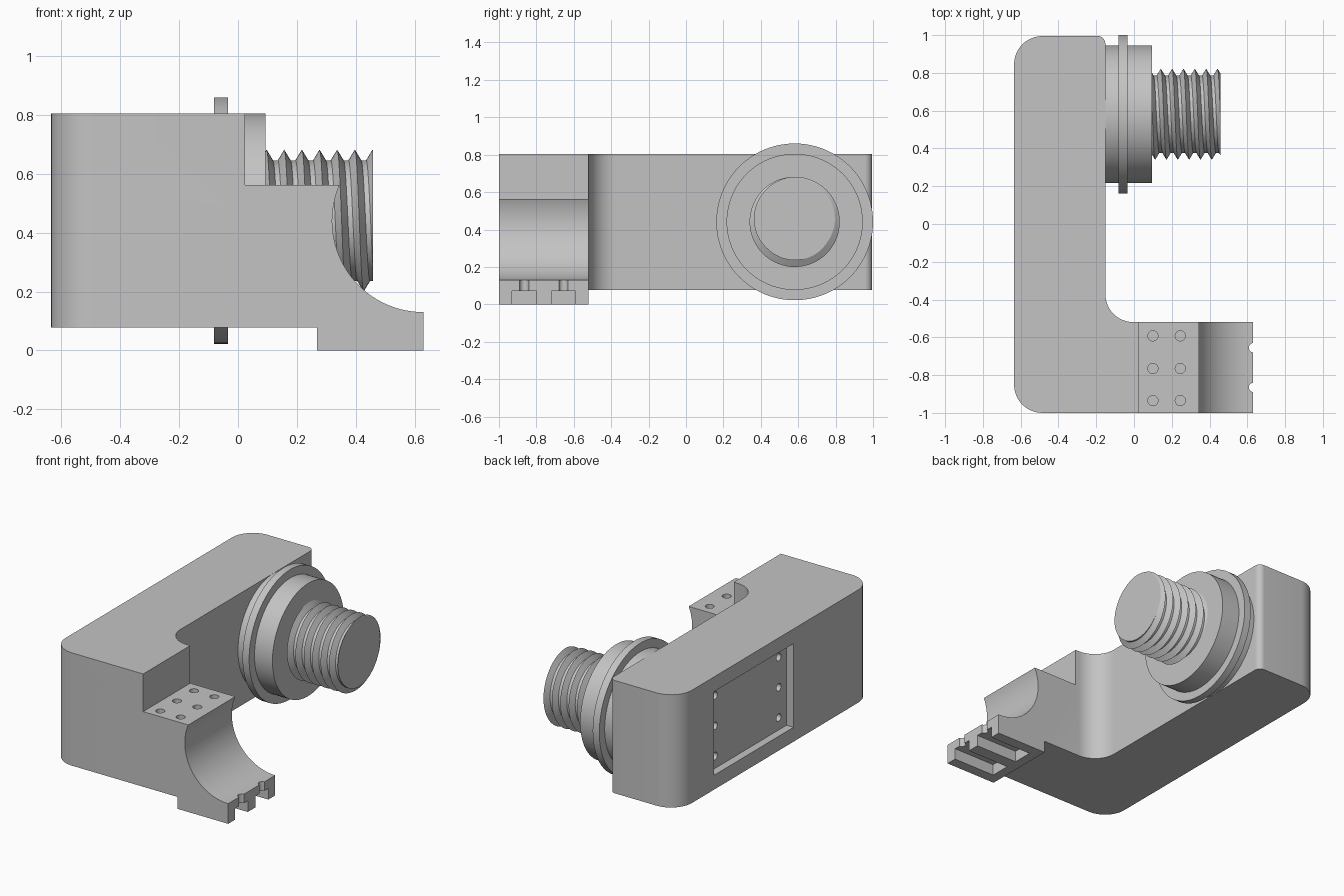
import bpy, bmesh, math
from mathutils import Vector, Matrix

if "Cube" in bpy.data.objects:
    bpy.data.objects.remove(bpy.data.objects["Cube"], do_unlink=True)

metal = bpy.data.materials.new("plain_grey")
metal.use_nodes = True
GREY = (0.55, 0.55, 0.55, 1)
metal.diffuse_color = GREY
metal.node_tree.nodes["Principled BSDF"].inputs["Base Color"].default_value = GREY


def finish(name, bm):
    bmesh.ops.recalc_face_normals(bm, faces=bm.faces)
    mesh = bpy.data.meshes.new(name)
    bm.to_mesh(mesh)
    bm.free()
    mesh.materials.append(metal)
    obj = bpy.data.objects.new(name, mesh)
    bpy.context.collection.objects.link(obj)
    return obj


def smooth(obj):
    bpy.ops.object.select_all(action="DESELECT")
    obj.select_set(True)
    bpy.context.view_layer.objects.active = obj
    bpy.ops.object.shade_smooth_by_angle(angle=math.radians(30))


def box(x, y, z):
    bm = bmesh.new()
    bmesh.ops.create_cube(bm, size=1)
    for v in bm.verts:
        v.co = [lo + (c + 0.5) * (hi - lo) for c, (lo, hi) in zip(v.co, (x, y, z))]
    return finish("cutter", bm)


def cylinder(name, axis, lo, hi, centre, radius, sides=64):
    """Cylinder along an axis; centre holds the other two coordinates in order."""
    bm = bmesh.new()
    turn = {"x": Matrix.Rotation(math.pi / 2, 4, "Y"),
            "y": Matrix.Rotation(math.pi / 2, 4, "X"), "z": Matrix()}[axis]
    place = list(centre)
    place.insert("xyz".index(axis), (lo + hi) / 2)
    bmesh.ops.create_cone(bm, cap_ends=True, segments=sides, radius1=radius, radius2=radius,
                          depth=hi - lo, matrix=Matrix.Translation(place) @ turn)
    return finish(name, bm)


def rounded(corners, steps=12):
    """Replace each right-angle corner (x, y, radius) by an arc."""
    out = []
    for i, (x, y, r) in enumerate(corners):
        p = Vector((x, y))
        if r == 0:
            out.append(p)
            continue
        before = (Vector(corners[i - 1][:2]) - p).normalized()
        after = (Vector(corners[(i + 1) % len(corners)][:2]) - p).normalized()
        centre = p + r * (before + after)
        for k in range(steps + 1):
            t = math.pi / 2 * k / steps
            out.append(centre - r * (after * math.cos(t) + before * math.sin(t)))
    return out


def cut(target, cutter):
    cutter.hide_render = True
    mod = target.modifiers.new("cut", "BOOLEAN")
    mod.operation, mod.solver, mod.object = "DIFFERENCE", "EXACT", cutter
    bpy.context.view_layer.objects.active = target
    bpy.ops.object.modifier_apply(modifier=mod.name)
    bpy.data.objects.remove(cutter, do_unlink=True)


# L-shaped body
plan = rounded([(-0.635, -1, 0.15), (0.63, -1, 0), (0.63, -0.52, 0),
                (-0.152, -0.52, 0.15), (-0.152, 0.995, 0.04), (-0.635, 0.995, 0.15)])
bm = bmesh.new()
base = bm.faces.new([bm.verts.new((p.x, p.y, 0)) for p in plan])
top = bmesh.ops.extrude_face_region(bm, geom=[base])["geom"]
bmesh.ops.translate(bm, vec=(0, 0, 0.805),
                    verts=[g for g in top if isinstance(g, bmesh.types.BMVert)])
body = finish("body", bm)

# Underside step, clamp shelf and round clamp seat
cut(body, box((-1, 0.268), (-2, 2), (-0.2, 0.077)))
cut(body, box((0.023, 1), (-2, -0.3), (0.562, 1)))
cut(body, cylinder("cutter", "y", -1.2, -0.3, (0.63, 0.44), 0.31, 96))

# Screw holes in the shelf
for x in (0.1, 0.245):
    for y in (-0.935, -0.765, -0.592):
        cut(body, cylinder("cutter", "z", 0.42, 0.7, (x, y), 0.027, 24))

# Slots under the foot, with a round notch at the end of each
for y in (-0.865, -0.655):
    cut(body, box((0.33, 0.8), (y - 0.065, y + 0.065), (-0.1, 0.072)))
    cut(body, cylinder("cutter", "z", -0.05, 0.3, (0.633, y), 0.025, 24))

# Recessed panel with screw holes in the left face of the plan
cut(body, box((-0.8, -0.585), (-0.19, 0.62), (0.17, 0.71)))
for y in (-0.11, 0.54):
    for z in (0.25, 0.445, 0.64):
        cut(body, cylinder("cutter", "x", -0.7, -0.5, (y, z), 0.024, 24))
smooth(body)

# Round hub and flange
CY, CZ = 0.581, 0.441
smooth(cylinder("hub", "x", -0.17, 0.094, (CY, CZ), 0.364, 96))
smooth(cylinder("flange", "x", -0.081, -0.034, (CY, CZ), 0.419, 96))

# Threaded shaft: helical ridges clipped at both ends
PITCH, START, END, SIDES = 0.06, 0.08, 0.458, 72
RIDGE, ROOT = 0.241, 0.205


def thread_radius(turns):
    d = abs(turns - round(turns))
    return RIDGE - (RIDGE - ROOT) * min(d / 0.36, 1)


bm = bmesh.new()
columns = []
for s in range(SIDES + 1):
    a = math.tau * s / SIDES
    shift = 0.097 + PITCH * s / SIDES
    column = [bm.verts.new((START, CY, CZ))]
    for k in range(-2, 8):
        for f in (0, 0.36, 0.64):
            x = min(max(shift + PITCH * (k + f), START), END)
            r = thread_radius((x - shift) / PITCH)
            column.append(bm.verts.new((x, CY - r * math.sin(a), CZ + r * math.cos(a))))
    column.append(bm.verts.new((END, CY, CZ)))
    columns.append(column)
for c, d in zip(columns, columns[1:]):
    for i in range(len(c) - 1):
        bm.faces.new((c[i], c[i + 1], d[i + 1], d[i]))
bmesh.ops.remove_doubles(bm, verts=bm.verts, dist=0.0002)
smooth(finish("threaded_shaft", bm))
